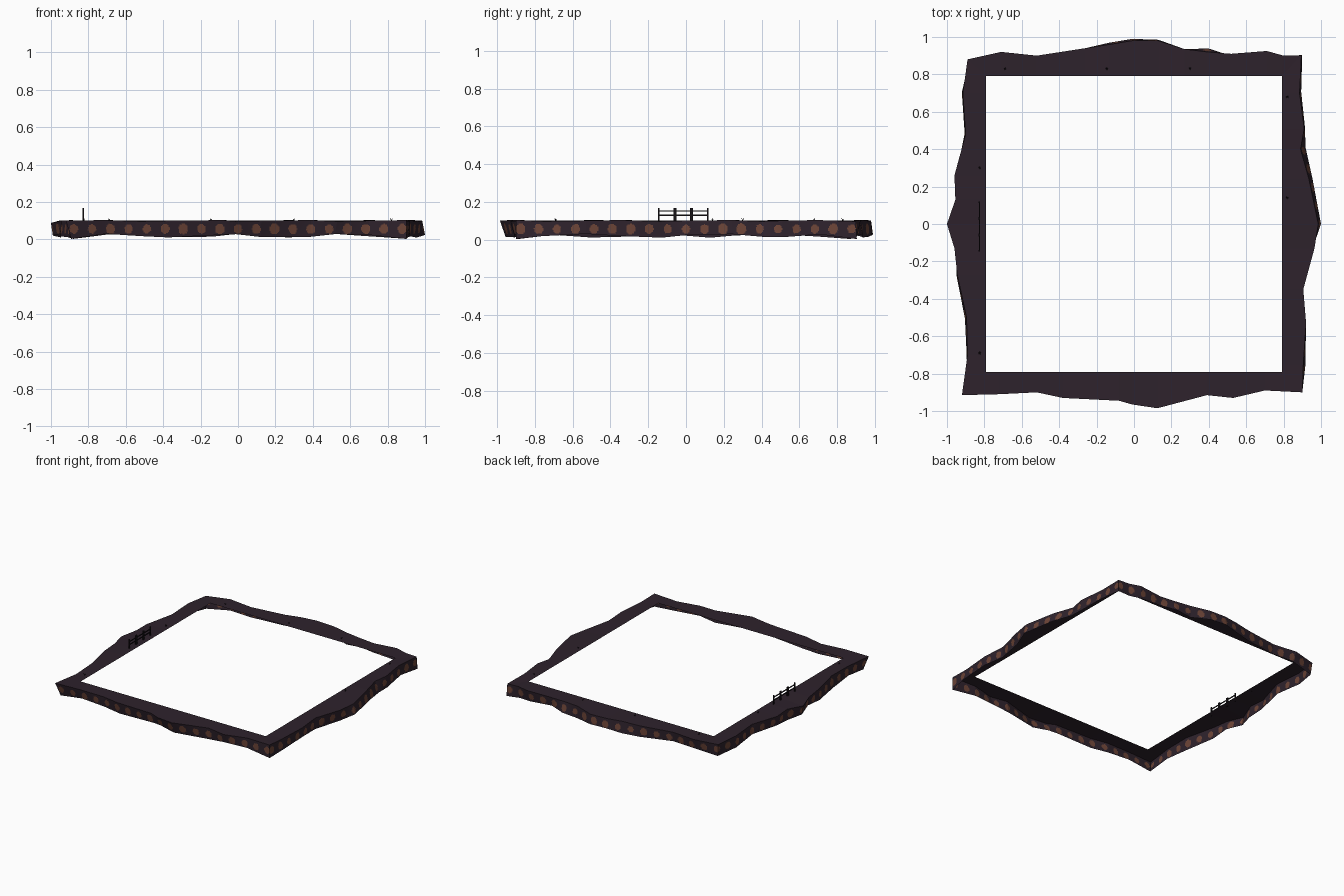
import bpy, bmesh, math, random
from mathutils import Vector

if "Cube" in bpy.data.objects:
    bpy.data.objects.remove(bpy.data.objects["Cube"])
random.seed(4)

def material(name, rgb):
    m = bpy.data.materials.new(name)
    m.diffuse_color = (*rgb, 1)
    m.use_nodes = True
    m.node_tree.nodes["Principled BSDF"].inputs["Base Color"].default_value = m.diffuse_color
    return m

soil = material("dark_purple_soil", (0.027, 0.016, 0.025))
rust = material("rust_brown_spots", (0.150, 0.058, 0.038))
black = material("near_black_wood", (0.008, 0.006, 0.008))

def finish(bm, name, mats):
    me = bpy.data.meshes.new(name)
    bm.to_mesh(me)
    bm.free()
    for m in mats:
        me.materials.append(m)
    ob = bpy.data.objects.new(name, me)
    bpy.context.collection.objects.link(ob)
    return ob

# Ragged rim outline, counter-clockwise: x, y, outward lean of the foot
RIM = [
    (-.92, -.915, -.03), (-.72, -.91, -.02), (-.52, -.90, -.01), (-.38, -.93, -.02),
    (-.08, -.945, -.02), (-.01, -.965, -.03), (.125, -.985, -.03), (.39, -.915, -.01),
    (.53, -.93, -.02), (.70, -.89, 0), (.90, -.90, 0),
    (.905, -.75, .012), (.92, -.53, 0), (.905, -.35, 0), (.965, -.13, -.01),
    (.985, 0, .015), (.935, .24, .02), (.89, .40, .03), (.91, .51, .005),
    (.885, .70, .01), (.895, .90, .005),
    (.80, .90, -.01), (.71, .925, -.02), (.52, .91, -.01), (.39, .92, .02),
    (.27, .935, 0), (.13, .98, .005), (-.01, .98, .01), (-.13, .96, .01),
    (-.26, .94, 0), (-.52, .90, -.01), (-.71, .92, -.02), (-.89, .88, -.01),
    (-.915, .70, .006), (-.90, .48, .006), (-.96, .26, -.01), (-.955, .13, -.01),
    (-1.0, 0, -.01), (-.96, -.13, -.01), (-.945, -.27, .005), (-.895, -.50, .01),
    (-.89, -.70, .005),
]
tops, feet = [], []
for i, (x, y, lean) in enumerate(RIM):
    tz = 0.088 if x < -.98 else 0.1 + 0.004 * math.sin(i * 2.1)
    fz = 0.02 + 0.01 * math.sin(i * 1.7)
    if min(abs(x), abs(y)) > .85:
        fz = 0.003
    tops.append(Vector((x, y, tz)))
    feet.append(Vector((x * (1 + lean), y * (1 + lean), fz)))
N = len(RIM)

# Flat ground ring from the rim to the square opening
def inner(p, s=0.79):
    return Vector((max(-s, min(s, p.x)), max(-s, min(s, p.y)), 0.1))

bm = bmesh.new()
for i in range(N):
    a, b = tops[i], tops[(i + 1) % N]
    bm.faces.new([bm.verts.new(p) for p in (a, b, inner(b), inner(a))])
bmesh.ops.remove_doubles(bm, verts=bm.verts, dist=1e-5)
finish(bm, "ground_ring", [soil])

# Cliff wall, finely divided so the row of round spots can be set by a rule
PITCH, ROWS = 0.0975, 16
size = {}
bm = bmesh.new()
for i in range(N):
    j = (i + 1) % N
    along = tops[j] - tops[i]
    axis = 0 if abs(along.x) > abs(along.y) else 1
    cols = max(2, round(along.length / 0.006))
    grid = []
    for c in range(cols + 1):
        t = tops[i].lerp(tops[j], c / cols)
        f = feet[i].lerp(feet[j], c / cols)
        grid.append([bm.verts.new(f.lerp(t, r / ROWS)) for r in range(ROWS + 1)])
    for c in range(cols):
        for r in range(ROWS):
            face = bm.faces.new((grid[c][r], grid[c + 1][r],
                                 grid[c + 1][r + 1], grid[c][r + 1]))
            mid = face.calc_center_median()
            k = round(mid[axis] / PITCH)
            key = (axis, mid[1 - axis] > 0, k)
            rad = size.setdefault(key, random.uniform(0.021, 0.026))
            d = math.hypot(mid[axis] - k * PITCH, (mid.z - 0.056) * 0.9)
            face.material_index = 1 if d < rad else 0
bmesh.ops.remove_doubles(bm, verts=bm.verts, dist=1e-5)
finish(bm, "cliff_wall", [soil, rust])

def box(bm, centre, dims):
    vs = bmesh.ops.create_cube(bm, size=1)["verts"]
    for v in vs:
        v.co = Vector(centre) + Vector([v.co[n] * dims[n] for n in range(3)])

# Fence: four posts and two rails
bm = bmesh.new()
for y, w in ((-.144, .008), (-.058, .015), (.029, .015), (.115, .008)):
    box(bm, (-.828, y, .133), (.008, w, .07))
for z in (.128, .151):
    box(bm, (-.826, -.0145, z), (.005, .26, .007))
finish(bm, "fence", [black])

# Little dry tufts: crossed leaning blades
bm = bmesh.new()
for x, y in ((-.69, .83), (-.145, .83), (.30, .83), (.82, .14), (.82, .68),
             (-.825, .30), (-.825, -.69)):
    for n in range(5):
        a = n * math.tau / 5 + random.random()
        out = Vector((math.cos(a), math.sin(a), 0))
        side = Vector((-out.y, out.x, 0)) * 0.003
        base = Vector((x, y, 0.1))
        tip = base + out * 0.009 + Vector((0, 0, random.uniform(.009, .016)))
        bm.faces.new([bm.verts.new(p) for p in (base - side, base + side, tip)])
finish(bm, "dry_tufts", [black])
